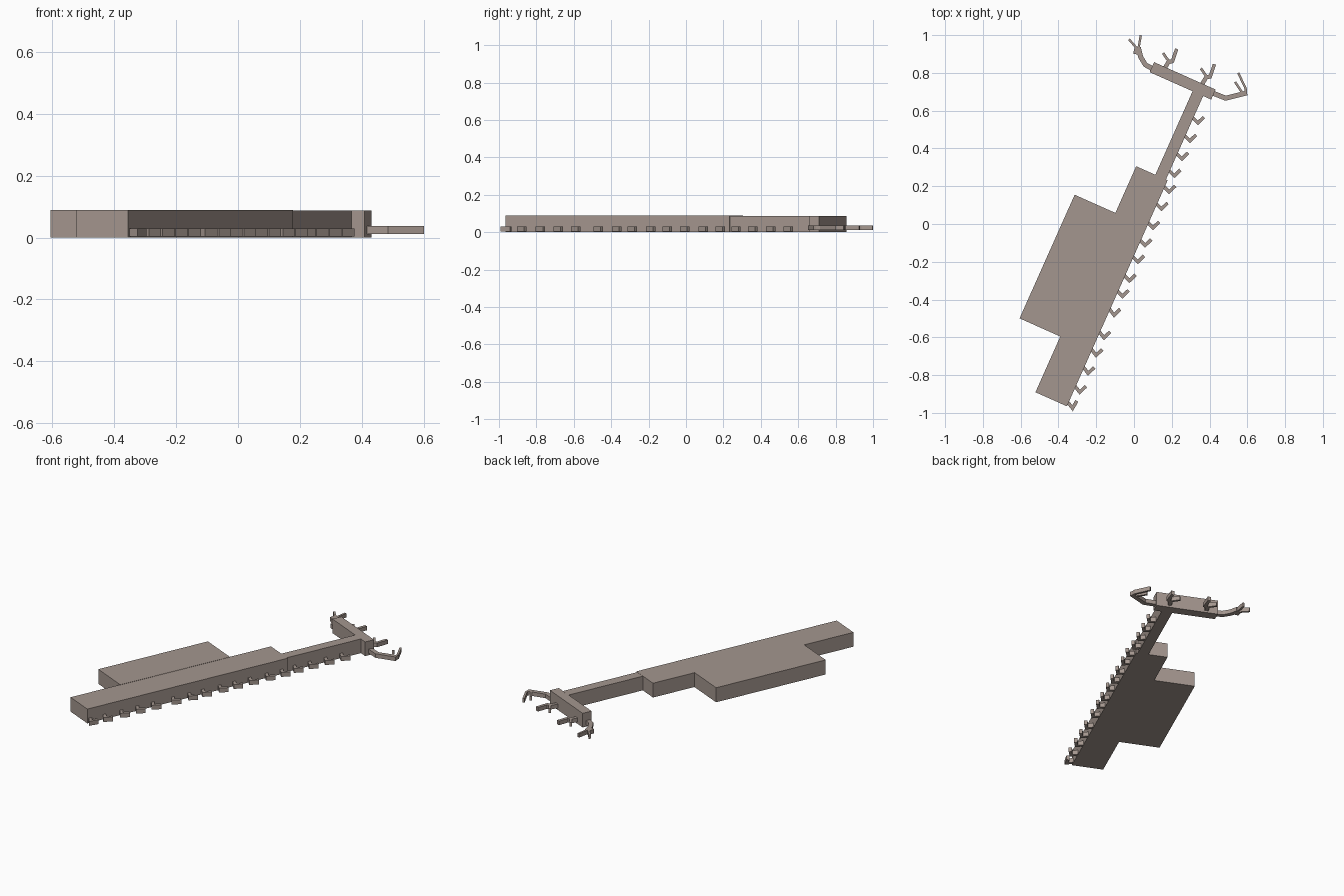
import bpy, bmesh, math
from mathutils import Vector

if "Cube" in bpy.data.objects:
    bpy.data.objects.remove(bpy.data.objects["Cube"])

mat = bpy.data.materials.new("warm grey concrete")
mat.diffuse_color = (0.37, 0.305, 0.272, 1)
mat.use_nodes = True
mat.node_tree.nodes["Principled BSDF"].inputs["Base Color"].default_value = mat.diffuse_color

U = Vector((0.407, 0.913)).normalized()   # along the terminal
N = Vector((U.y, -U.x))                   # towards the gate side


def at(u, n):
    return U * u + N * n


def prism(bm, outline, z0, z1):
    low = [bm.verts.new((p[0], p[1], z0)) for p in outline]
    top = [bm.verts.new((p[0], p[1], z1)) for p in outline]
    bm.faces.new(low[::-1])
    bm.faces.new(top)
    k = len(low)
    for i in range(k):
        j = (i + 1) % k
        bm.faces.new((low[i], low[j], top[j], top[i]))


def ribbon(bm, path, width, z0, z1):
    """Flat-sided walkway of constant width with mitred corners."""
    pts = [Vector(p) for p in path]
    left, right = [], []
    for i, p in enumerate(pts):
        dirs = []
        if i > 0:
            dirs.append((p - pts[i - 1]).normalized())
        if i < len(pts) - 1:
            dirs.append((pts[i + 1] - p).normalized())
        t = sum(dirs, Vector((0, 0))).normalized()
        off = Vector((-t.y, t.x)) * (width / 2) / max(0.5, t.dot(dirs[0]))
        left.append(p + off)
        right.append(p - off)
    prism(bm, right + left[::-1], z0, z1)


def finish(bm, name):
    bmesh.ops.recalc_face_normals(bm, faces=bm.faces)
    me = bpy.data.meshes.new(name)
    bm.to_mesh(me)
    bm.free()
    me.materials.append(mat)
    ob = bpy.data.objects.new(name, me)
    bpy.context.collection.objects.link(ob)


def hall(name, u0, u1, n0, n1, h):
    bm = bmesh.new()
    prism(bm, [at(u0, n0), at(u0, n1), at(u1, n1), at(u1, n0)], 0, h)
    finish(bm, name)


# Buildings
hall("main_concourse", -1.026, 0.284, -0.114, 0.0685, 0.0885)
hall("ticket_hall", -0.703, 0.0135, -0.35, -0.11, 0.09)
hall("pier", 0.28, 0.772, -0.003, 0.0585, 0.0875)
hall("pier_head", 0.768, 0.826, -0.252, 0.105, 0.0872)

# Bent boarding bridges along the gate side, placed by their y position
gate_y = [-0.975, -0.89, -0.79, -0.695, -0.602, -0.482, -0.382, -0.30, -0.20,
          -0.113, -0.02, 0.08, 0.17, 0.255, 0.345, 0.44, 0.535]
bm = bmesh.new()
for y in gate_y:
    on_pier = y > 0.2
    n = 0.091 if on_pier else 0.1
    u = (y + 0.407 * n) / 0.913
    elbow = at(u, n)
    turn = math.radians(-45 if y > -0.4 else -52)
    a = Vector((math.cos(turn), math.sin(turn)))
    b = Vector((0.72, 0.69)) if y > -0.9 else Vector((0.5, 0.86))
    ribbon(bm, [elbow - a * 0.05, elbow, elbow + b * 0.045], 0.018,
           0.003, 0.03)
finish(bm, "gate_bridges")

# Forked bridges around the pier head
bm = bmesh.new()
z0, z1 = 0.012, 0.037
ribbon(bm, [(0.12, 0.81), (0.06, 0.843), (0.035, 0.885), (0.023, 0.935)], 0.026, z0, z1)
ribbon(bm, [(0.0, 0.92), (0.032, 0.912)], 0.036, z0, z1)
ribbon(bm, [(0.02, 0.925), (-0.027, 0.978)], 0.012, z0, z1)
ribbon(bm, [(0.024, 0.93), (0.036, 0.999)], 0.012, z0, z1)
for x, y in ((0.19, 0.857), (0.39, 0.776)):
    ribbon(bm, [(x - 0.035, y - 0.045), (x - 0.008, y), (x + 0.018, y + 0.006)], 0.022, z0, z1)
    ribbon(bm, [(x - 0.003, y), (x - 0.036, y + 0.048)], 0.014, z0, z1)
    ribbon(bm, [(x + 0.012, y), (x + 0.036, y + 0.07)], 0.018, z0, z1)
ribbon(bm, [(0.40, 0.70), (0.485, 0.666), (0.598, 0.694)], 0.026, z0, z1)
ribbon(bm, [(0.592, 0.69), (0.592, 0.715), (0.552, 0.80)], 0.012, z0, z1)
ribbon(bm, [(0.575, 0.692), (0.535, 0.752)], 0.012, z0, z1)
finish(bm, "head_bridges")
